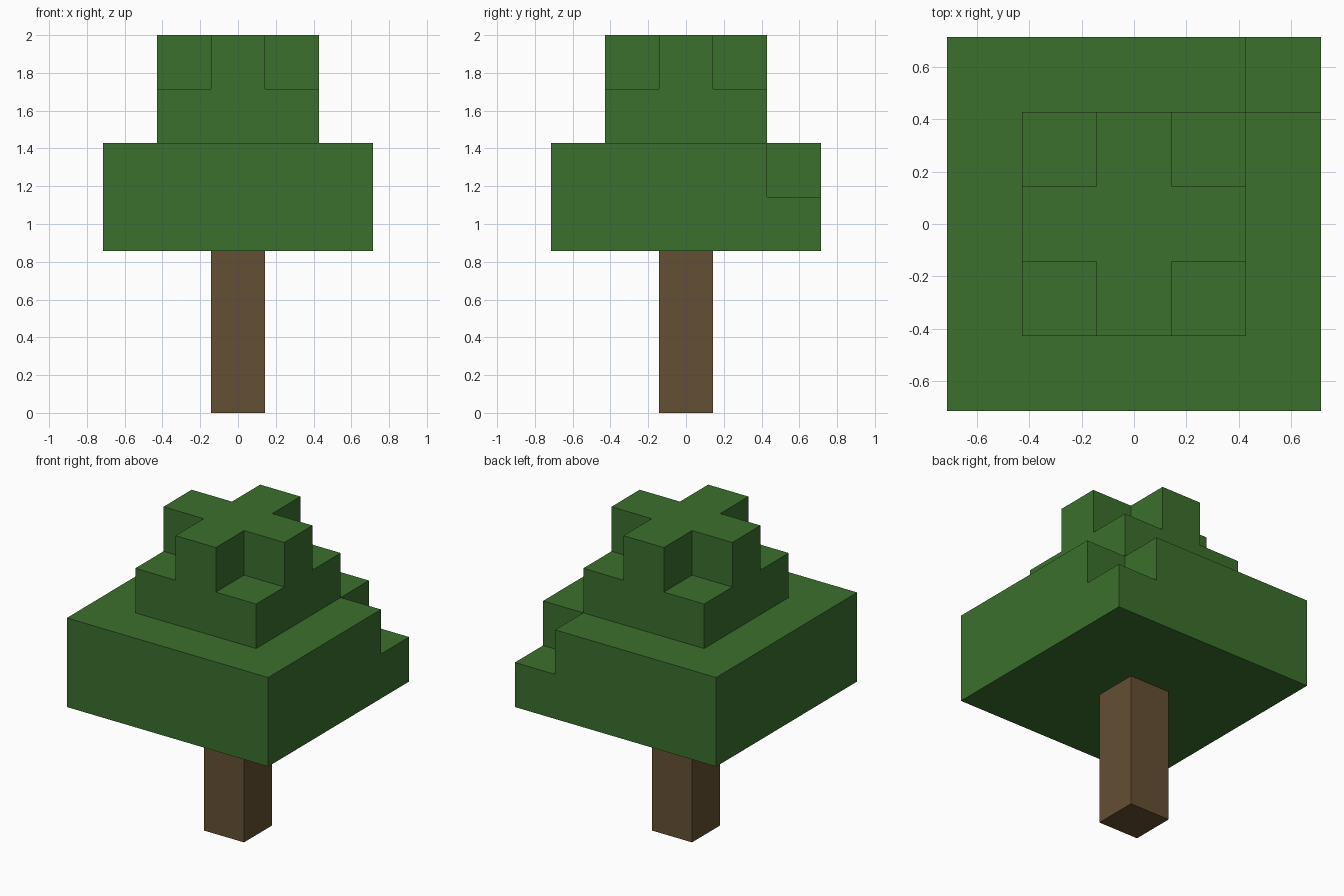
import bpy
import bmesh
import math
from mathutils import Vector

cube = bpy.data.objects.get("Cube")
if cube:
    bpy.data.objects.remove(cube, do_unlink=True)

U = 2 / 7  # block size: the tree is seven blocks tall


def make_material(name, rgb):
    mat = bpy.data.materials.new(name)
    mat.use_nodes = True
    mat.diffuse_color = (*rgb, 1)
    mat.node_tree.nodes["Principled BSDF"].inputs["Base Color"].default_value = (*rgb, 1)
    return mat


def square(radius):
    span = range(-radius, radius + 1)
    return {(x, y) for x in span for y in span}


def build_blocks(name, layers, base, mat):
    """Stack layers of block cells from a base level, keeping only the outer skin."""
    cells = {(x, y, base + i) for i, layer in enumerate(layers) for x, y in layer}
    bm = bmesh.new()
    for cell in sorted(cells):
        centre = Vector(cell) + Vector((0, 0, 0.5))
        for axis in range(3):
            for sign in (-1, 1):
                normal = Vector((0, 0, 0))
                normal[axis] = sign
                if tuple(int(c + n) for c, n in zip(cell, normal)) in cells:
                    continue
                side = Vector((0, 0, 0))
                side[(axis + 1) % 3] = 0.5
                up = normal.cross(side)
                middle = centre + normal / 2
                corners = (-side - up, side - up, side + up, up - side)
                bm.faces.new([bm.verts.new((middle + c) * U) for c in corners])
    bmesh.ops.remove_doubles(bm, verts=bm.verts, dist=0.001)
    # Merge flat neighbouring faces
    bmesh.ops.dissolve_limit(bm, angle_limit=math.radians(1),
                             verts=bm.verts, edges=bm.edges)
    mesh = bpy.data.meshes.new(name)
    bm.to_mesh(mesh)
    bm.free()
    mesh.materials.append(mat)
    obj = bpy.data.objects.new(name, mesh)
    bpy.context.collection.objects.link(obj)
    return obj


bark = make_material("bark brown", (0.130, 0.080, 0.033))
leaf = make_material("leaf green", (0.044, 0.162, 0.026))

# Trunk
build_blocks("trunk", [square(0)] * 3, 0, bark)

# Leaves: two wide layers (one with a missing back corner), a small square, a cross
notched = square(2) - {(2, 2)}
cross = {(x, y) for x, y in square(1) if x == 0 or y == 0}
build_blocks("leaves", [square(2), notched, square(1), cross], 3, leaf)
